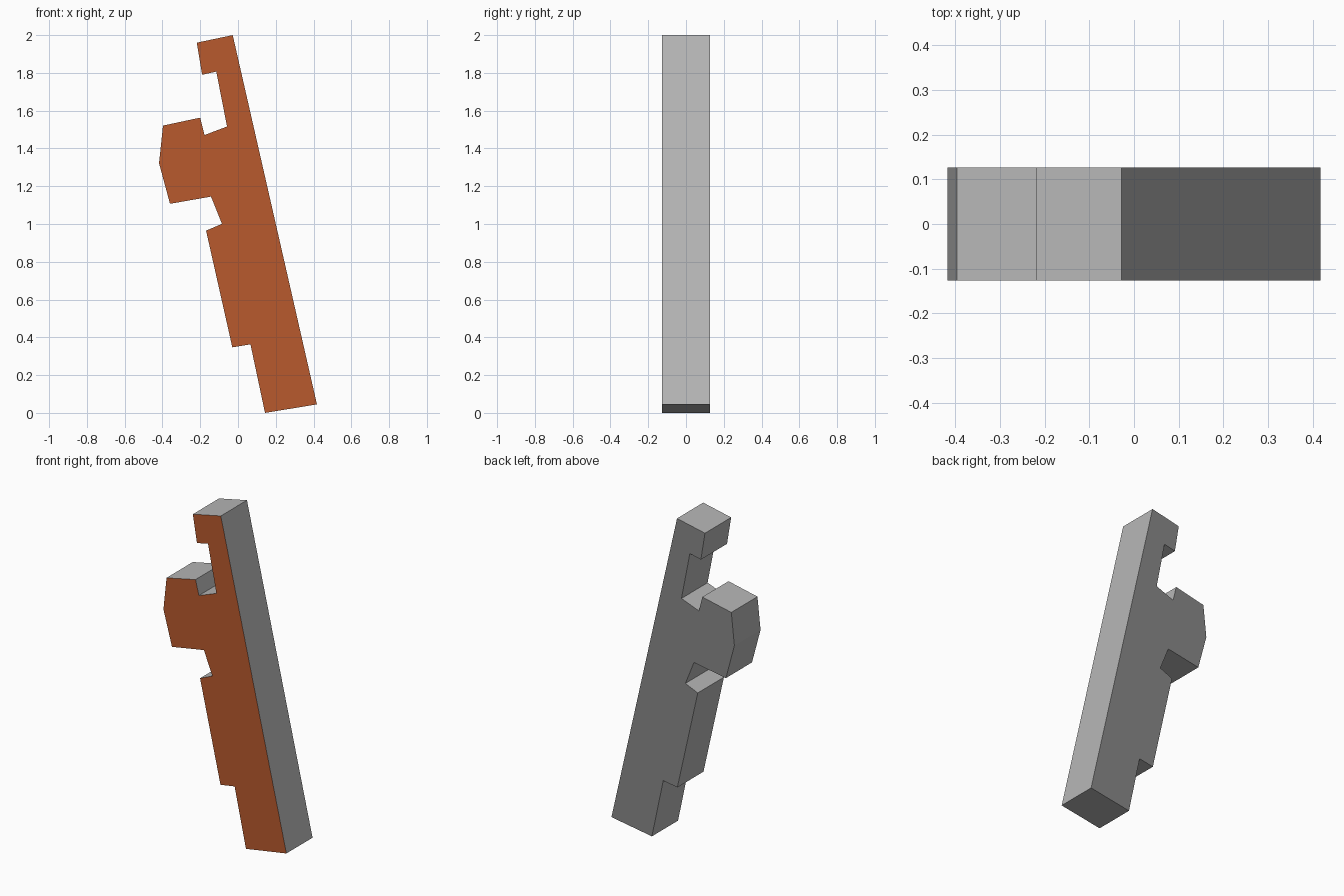
import bpy
import bmesh

if "Cube" in bpy.data.objects:
    bpy.data.objects.remove(bpy.data.objects["Cube"])

HALF_DEPTH = 0.127

# Side outline (x, z), counter-clockwise seen from the front
PROFILE = [
    (-0.028, 2.0), (-0.218, 1.96), (-0.19, 1.79), (-0.115, 1.807),      # top hook
    (-0.058, 1.516), (-0.177, 1.471), (-0.2, 1.563),                    # upper notch
    (-0.397, 1.521), (-0.418, 1.322), (-0.36, 1.107), (-0.143, 1.145),  # side block
    (-0.085, 1.001), (-0.169, 0.965), (-0.03, 0.347),                   # lower notch and grip
    (0.066, 0.363), (0.143, 0.0), (0.418, 0.045),                       # foot
]


def material(name, color):
    mat = bpy.data.materials.new(name)
    mat.diffuse_color = color
    mat.use_nodes = True
    mat.node_tree.nodes["Principled BSDF"].inputs["Base Color"].default_value = mat.diffuse_color
    return mat


# Leaning bar: outline extruded from front to back
bm = bmesh.new()
front = bm.faces.new([bm.verts.new((x, -HALF_DEPTH, z)) for x, z in PROFILE])
back = bmesh.ops.extrude_face_region(bm, geom=[front], use_keep_orig=True)
moved = [g for g in back["geom"] if isinstance(g, bmesh.types.BMVert)]
bmesh.ops.translate(bm, verts=moved, vec=(0, 2 * HALF_DEPTH, 0))
bmesh.ops.recalc_face_normals(bm, faces=bm.faces)

# Grey edges, brown front, darker grey back
for face in bm.faces:
    if abs(face.normal.y) > 0.9:
        face.material_index = 1 if face.normal.y < 0 else 2

mesh = bpy.data.meshes.new("notched_bar")
bm.to_mesh(mesh)
bm.free()
mesh.materials.append(material("edge_grey", (0.47, 0.47, 0.47, 1)))
mesh.materials.append(material("rust_brown", (0.48, 0.10, 0.027, 1)))
mesh.materials.append(material("back_grey", (0.25, 0.25, 0.25, 1)))
bar = bpy.data.objects.new("notched_bar", mesh)
bpy.context.collection.objects.link(bar)
